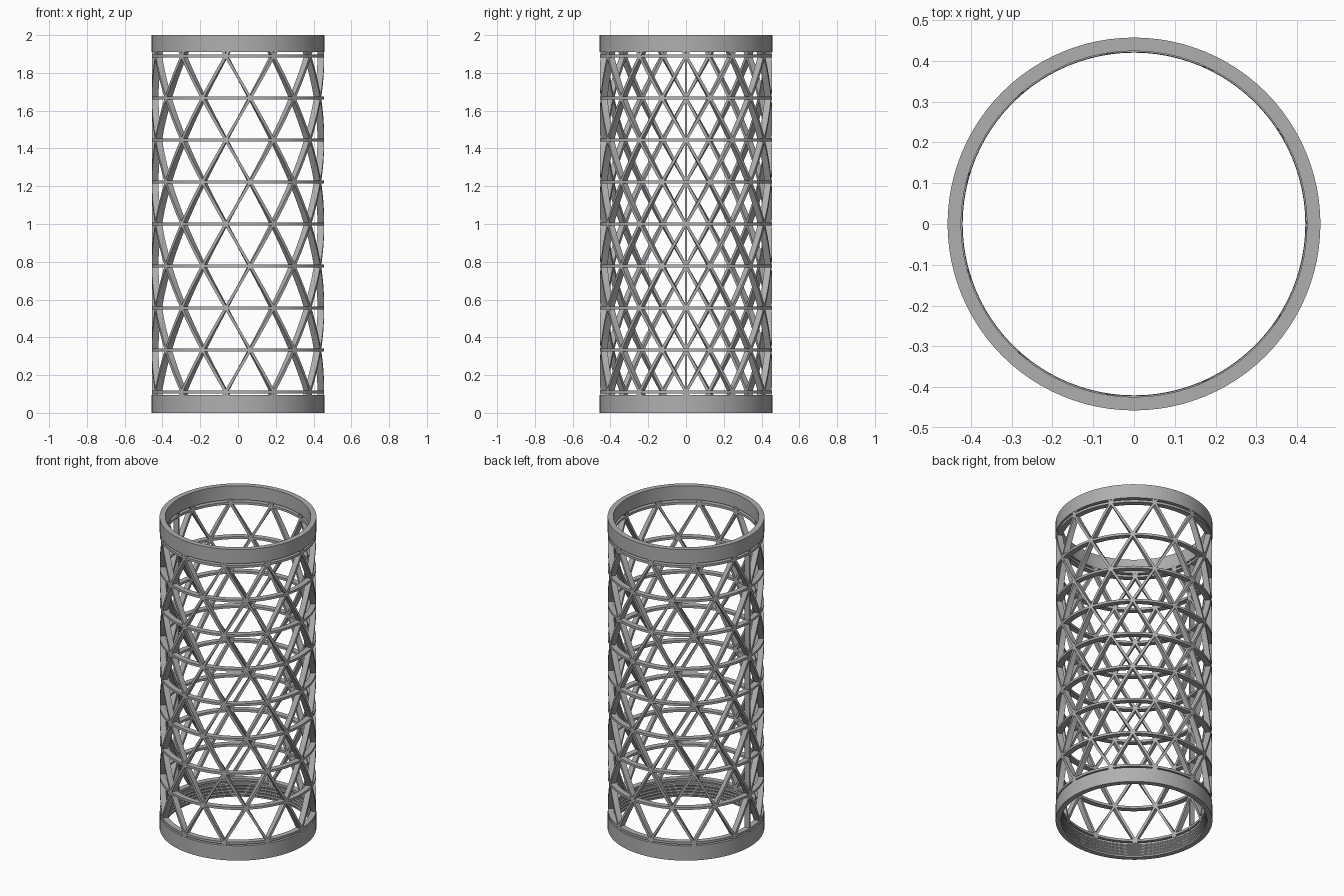
import bpy
import bmesh
from math import cos, sin, pi, atan2, radians

cube = bpy.data.objects.get("Cube")
if cube:
    bpy.data.objects.remove(cube, do_unlink=True)

# Overall dimensions
R_OUT, R_IN = 0.457, 0.42
LAT_OUT, LAT_IN = 0.456, 0.421
Z0, Z1, ROWS, NODES = 0.111, 1.889, 8, 11
BAND = 0.095
BAR = 0.015
SEG = 96
STEP = (Z1 - Z0) / ROWS
HALF = pi / NODES

grey = bpy.data.materials.new("mid_grey")
grey.use_nodes = True
colour = (0.43, 0.43, 0.43, 1)
grey.diffuse_color = colour
grey.node_tree.nodes["Principled BSDF"].inputs["Base Color"].default_value = colour


def finish(name, bm):
    """Turn a bmesh into a shaded object."""
    bmesh.ops.recalc_face_normals(bm, faces=bm.faces[:])
    mesh = bpy.data.meshes.new(name)
    bm.to_mesh(mesh)
    bm.free()
    mesh.materials.append(grey)
    obj = bpy.data.objects.new(name, mesh)
    bpy.context.collection.objects.link(obj)
    bpy.ops.object.select_all(action='DESELECT')
    obj.select_set(True)
    bpy.context.view_layer.objects.active = obj
    bpy.ops.object.shade_smooth_by_angle(angle=radians(30))
    return obj


def sweep(bm, sections, closed):
    """Skin a row of matching cross-sections, capping the ends if open."""
    loops = [[bm.verts.new(p) for p in s] for s in sections]
    n = len(loops[0])
    pairs = list(zip(loops, loops[1:]))
    if closed:
        pairs.append((loops[-1], loops[0]))
    else:
        bm.faces.new(loops[0])
        bm.faces.new(loops[-1])
    for a, b in pairs:
        for i in range(n):
            j = (i + 1) % n
            bm.faces.new((a[i], a[j], b[j], b[i]))


def revolve(bm, profile):
    """Spin an (r, z) profile round the vertical axis."""
    angles = [2 * pi * i / SEG for i in range(SEG)]
    sweep(bm, [[(r * cos(a), r * sin(a), z) for r, z in profile] for a in angles], True)


def box_profile(r0, r1, z0, z1):
    return [(r0, z0), (r1, z0), (r1, z1), (r0, z1)]


# End bands: the lower one has shallow thread ridges inside
bm = bmesh.new()
profile = [(R_IN + 0.005, 0), (R_OUT, 0), (R_OUT, BAND), (R_IN + 0.005, BAND)]
for k in range(4):
    top = BAND - 0.012 - k * 0.02
    for dr, dz in ((0.005, 0), (0, 0.005), (0, 0.008), (0.005, 0.013)):
        profile.append((R_IN + dr, top - dz))
revolve(bm, profile)
finish("bottom_band", bm)

bm = bmesh.new()
revolve(bm, box_profile(R_IN + 0.004, R_OUT, 2 - BAND + 0.005, 2))
finish("top_band", bm)

# Horizontal hoops through the lattice nodes
bm = bmesh.new()
for row in range(ROWS + 1):
    z = Z0 + row * STEP
    revolve(bm, box_profile(LAT_IN, LAT_OUT, z - BAR / 2, z + BAR / 2))
finish("hoops", bm)


# Helical ribs winding both ways
def helix(bm, start, hand):
    lean = atan2(LAT_OUT * HALF, STEP)
    count = 64
    low, high = BAND - 0.005, 2 - BAND + 0.01
    sections = []
    for i in range(count + 1):
        z = low + (high - low) * i / count
        a = start + hand * HALF * (z - Z0) / STEP
        section = []
        for r, side in ((LAT_IN, -1), (LAT_OUT, -1), (LAT_OUT, 1), (LAT_IN, 1)):
            t = side * BAR / 2 * cos(lean)
            dz = -hand * side * BAR / 2 * sin(lean)
            section.append((r * cos(a) - t * sin(a), r * sin(a) + t * cos(a), z + dz))
        sections.append(section)
    sweep(bm, sections, False)


for name, hand in (("left_hand_ribs", -1), ("right_hand_ribs", 1)):
    bm = bmesh.new()
    for k in range(NODES):
        helix(bm, 2 * HALF * k, hand)
    finish(name, bm)

# Single upright on the side opposite the first node
bm = bmesh.new()
w = 0.005
sweep(bm, [[(-LAT_IN, -w, z), (-LAT_OUT, -w, z), (-LAT_OUT, w, z), (-LAT_IN, w, z)]
           for z in (BAND - 0.005, 2 - BAND + 0.01)], False)
finish("side_upright", bm)
